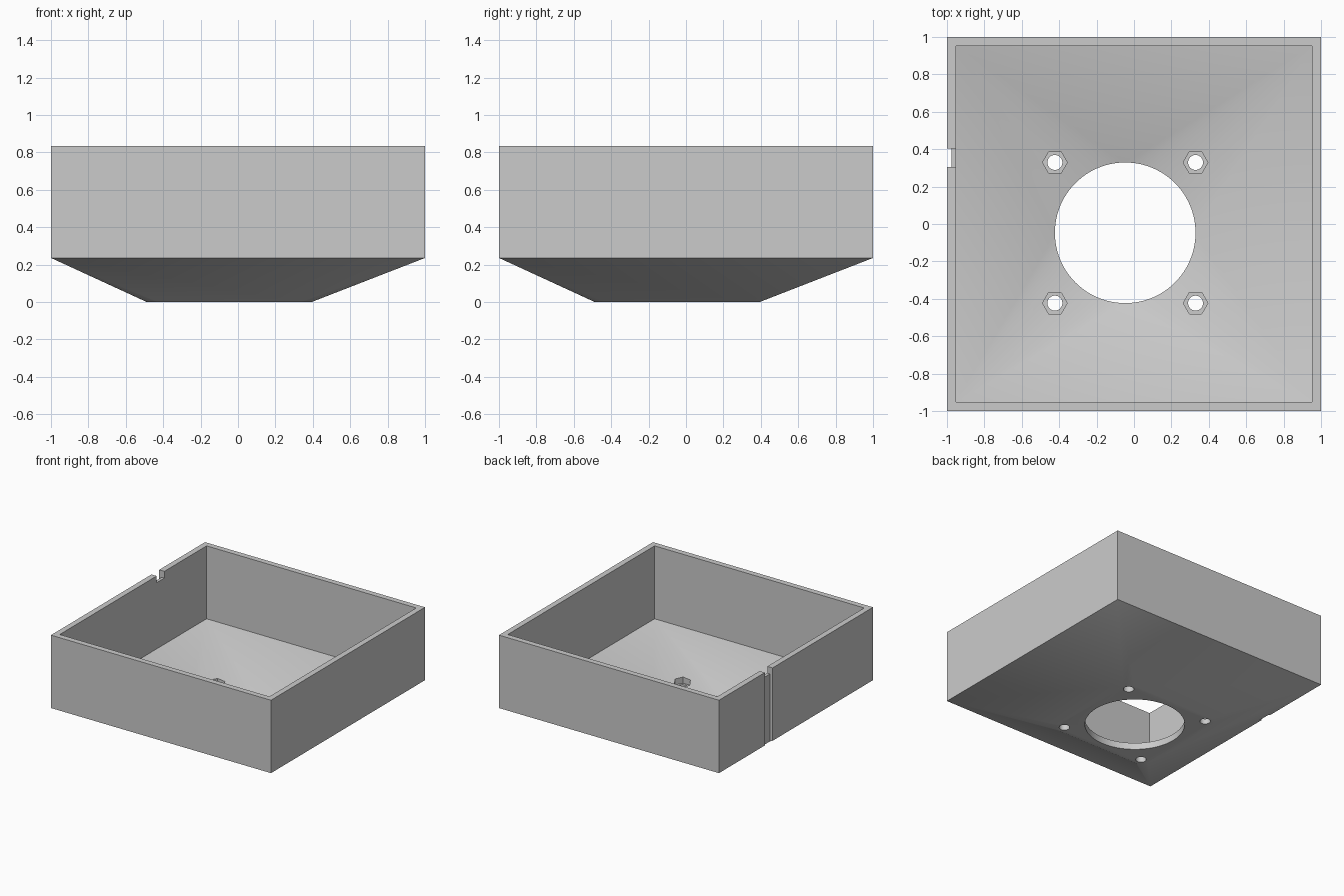
import bpy, bmesh, math

cube = bpy.data.objects.get("Cube")
if cube:
    bpy.data.objects.remove(cube)

TOP, RIM, FLOOR = 0.835, 0.236, 0.055   # box top, box base, funnel floor
WALL = 0.047
CX = CY = -0.047                        # fan opening centre
PITCH = 0.376                           # fan opening radius and half screw spacing

plastic = bpy.data.materials.new("grey plastic")
plastic.use_nodes = True
grey = (0.6, 0.6, 0.6, 1)
plastic.diffuse_color = grey
plastic.node_tree.nodes["Principled BSDF"].inputs["Base Color"].default_value = grey


def ring(x, y, z, radius, sides):
    return [(x + radius * math.cos(math.tau * i / sides),
             y + radius * math.sin(math.tau * i / sides), z) for i in range(sides)]


def square(half, z):
    return [(sx * half, sy * half, z) for sx in (-1, 1) for sy in (-1, 1)]


def hull(name, points):
    """Convex solid around a set of points."""
    bm = bmesh.new()
    for p in points:
        bm.verts.new(p)
    bmesh.ops.convex_hull(bm, input=bm.verts[:])
    bmesh.ops.delete(bm, geom=[v for v in bm.verts if not v.link_faces], context='VERTS')
    bmesh.ops.dissolve_limit(bm, angle_limit=0.002, verts=bm.verts[:], edges=bm.edges[:])
    bmesh.ops.recalc_face_normals(bm, faces=bm.faces[:])
    mesh = bpy.data.meshes.new(name)
    bm.to_mesh(mesh)
    bm.free()
    mesh.materials.append(plastic)
    obj = bpy.data.objects.new(name, mesh)
    bpy.context.collection.objects.link(obj)
    return obj


def prism(name, x, y, z0, z1, radius, sides):
    return hull(name, ring(x, y, z0, radius, sides) + ring(x, y, z1, radius, sides))


def block(name, x0, x1, y0, y1, z0, z1):
    return hull(name, [(x, y, z) for x in (x0, x1) for y in (y0, y1) for z in (z0, z1)])


def cut(target, cutter):
    mod = target.modifiers.new("cut", 'BOOLEAN')
    mod.operation = 'DIFFERENCE'
    mod.solver = 'EXACT'
    mod.object = cutter
    bpy.context.view_layer.objects.active = target
    bpy.ops.object.modifier_apply(modifier=mod.name)
    bpy.data.objects.remove(cutter)


screws = [(CX + sx * PITCH, CY + sy * PITCH) for sx in (-1, 1) for sy in (-1, 1)]

# Outer body: square box tapering to a rounded square base
base = [p for x, y in screws for p in ring(x, y, 0, 0.064, 32)]
housing = hull("funnel_housing", square(1, TOP) + square(1, RIM) + base)

# Hollow: square well narrowing to the round opening
inner = 1 - WALL
cut(housing, hull("hollow", square(inner, TOP + 0.1) + square(inner, RIM)
                  + ring(CX, CY, FLOOR, PITCH - 0.001, 96)))

# Fan opening, screw holes and nut pockets
cut(housing, prism("opening", CX, CY, -0.1, 0.15, PITCH, 96))
for x, y in screws:
    cut(housing, prism("screw_hole", x, y, -0.1, 0.2, 0.04, 32))
    cut(housing, prism("nut_pocket", x, y, 0.045, 0.2, 0.066, 6))

# Cable groove down the outside of one wall, with a notch over the rim
cut(housing, block("groove", -1.1, -0.977, 0.305, 0.405, -0.1, TOP + 0.1))
cut(housing, block("notch", -1.1, -0.9, 0.305, 0.405, TOP - 0.055, TOP + 0.1))

# Smooth round surfaces, sharp edges elsewhere
bpy.ops.object.select_all(action='DESELECT')
housing.select_set(True)
bpy.context.view_layer.objects.active = housing
bpy.ops.object.shade_smooth_by_angle(angle=math.radians(20))
